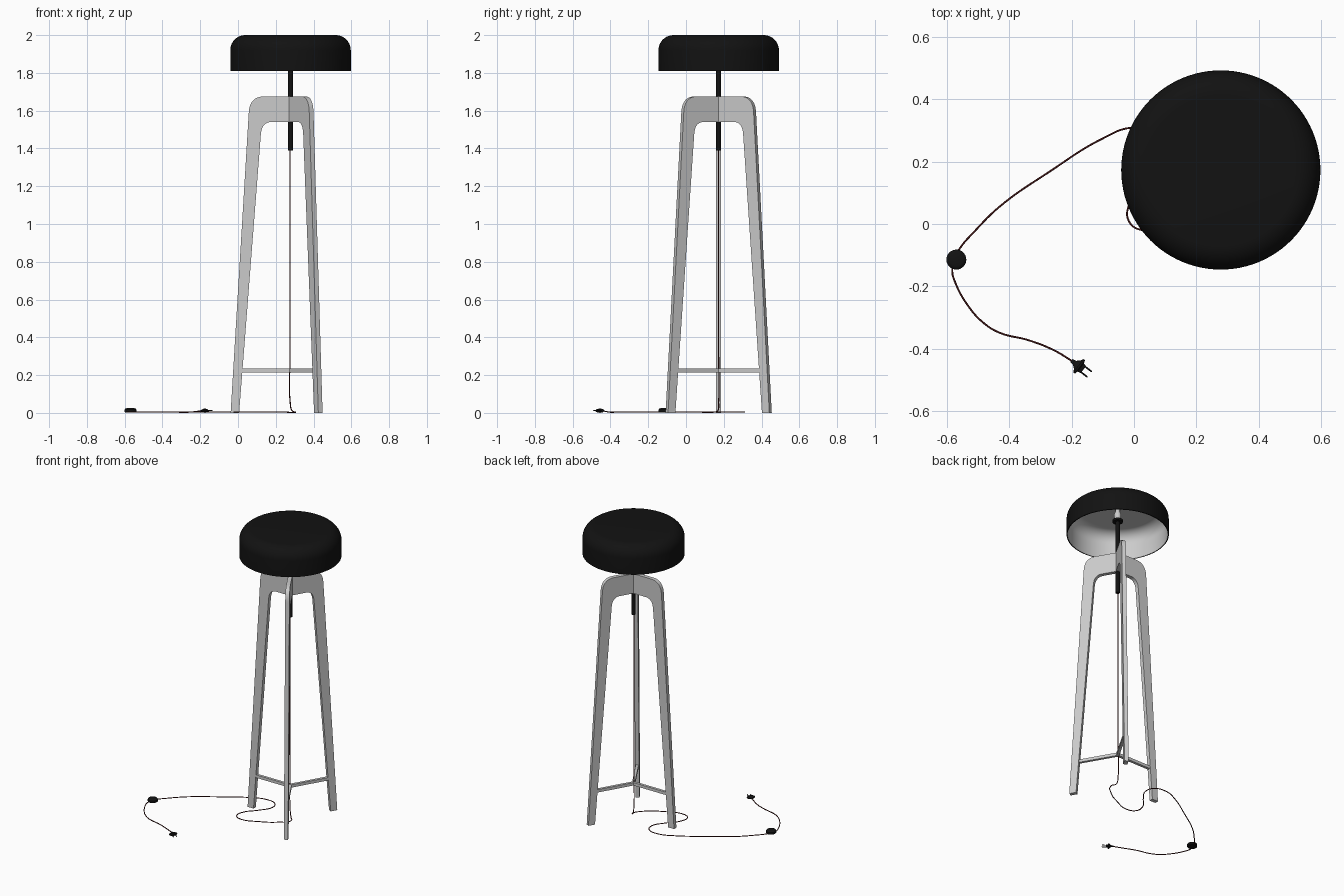
import bpy, bmesh, math
from mathutils import Vector, Matrix

if "Cube" in bpy.data.objects:
    bpy.data.objects.remove(bpy.data.objects["Cube"])

CX, CY = 0.278, 0.173          # lamp axis


def material(name, rgb):
    m = bpy.data.materials.new(name)
    m.diffuse_color = (*rgb, 1)
    m.use_nodes = True
    m.node_tree.nodes["Principled BSDF"].inputs["Base Color"].default_value = m.diffuse_color
    return m


BLACK = material("black", (0.006, 0.006, 0.006))
WHITE = material("white", (0.85, 0.85, 0.85))
RED = material("dark_red", (0.06, 0.008, 0.008))


def finish(name, bm, mat=None, loc=(CX, CY, 0), smooth=35):
    bmesh.ops.remove_doubles(bm, verts=bm.verts, dist=1e-5)
    bmesh.ops.recalc_face_normals(bm, faces=bm.faces)
    me = bpy.data.meshes.new(name)
    bm.to_mesh(me)
    bm.free()
    ob = bpy.data.objects.new(name, me)
    bpy.context.collection.objects.link(ob)
    ob.location = loc
    if mat:
        me.materials.append(mat)
    if smooth:
        bpy.ops.object.select_all(action='DESELECT')
        ob.select_set(True)
        bpy.context.view_layer.objects.active = ob
        bpy.ops.object.shade_smooth_by_angle(angle=math.radians(smooth))
    return ob


def lathe(name, profile, mat=None, loc=(CX, CY, 0), steps=32):
    """Revolve (radius, height) points around z."""
    bm = bmesh.new()
    vs = [bm.verts.new((r, 0, z)) for r, z in profile]
    es = [bm.edges.new(p) for p in zip(vs, vs[1:])]
    bmesh.ops.spin(bm, geom=vs + es, cent=(0, 0, 0), axis=(0, 0, 1),
                   angle=2 * math.pi, steps=steps)
    return finish(name, bm, mat, loc)


def arc(r, z, rad, n=10):
    """Quarter round from the wall up to the top."""
    return [(r + rad * math.cos(i * math.pi / 2 / n), z + rad * math.sin(i * math.pi / 2 / n))
            for i in range(n + 1)]


def bend(a, c, b, t0, t1, n=6):
    """Part of a quadratic curve between parameters t0 and t1."""
    a, b, c = Vector(a), Vector(b), Vector(c)
    ts = [t0 + (t1 - t0) * i / n for i in range(n + 1)]
    return [a * (1 - t) ** 2 + c * 2 * t * (1 - t) + b * t * t for t in ts]


def plate(name, outline, thick, angle):
    """Flat board standing in the radial plane at the given angle."""
    bm = bmesh.new()
    f = bm.faces.new([bm.verts.new((p[0], -thick / 2, p[1])) for p in outline])
    new = bmesh.ops.extrude_face_region(bm, geom=[f])["geom"]
    bmesh.ops.translate(bm, verts=[v for v in new if isinstance(v, bmesh.types.BMVert)],
                        vec=(0, thick, 0))
    ob = finish(name, bm)
    ob.rotation_euler.z = angle
    return ob


# tripod: legs, top arms and stretchers
outer = ((0.221, 1.59), (0.216, 1.675), (0.142, 1.675))
inner = ((0.157, 1.475), (0.152, 1.54), (0.10, 1.54))
leg = ([(0.317, 0)] + bend(*outer, 0, 0.37) + bend(*inner, 0.5, 0) + [(0.272, 0)])
arm = ([(0, 1.675), (0, 1.54)] + bend(*inner, 1, 0.5) + bend(*outer, 0.37, 1))
bar = [(0, 0.215), (0.262, 0.215), (0.262, 0.235), (0, 0.235)]
for i, deg in enumerate((180, 60, -60), 1):
    a = math.radians(deg)
    plate(f"leg_{i}", leg, 0.026, a)
    plate(f"top_arm_{i}", arm, 0.026, a)
    plate(f"stretcher_{i}", bar, 0.018, a)

# shade: black outside, white inside
R = 0.319
shell = ([(R, 1.81)] + arc(R - 0.08, 1.92, 0.08) + [(0, 2.0), (0, 1.994)]
         + arc(R - 0.08, 1.92, 0.074)[::-1] + [(R - 0.006, 1.81), (R, 1.81)])
shade = lathe("shade", shell, BLACK, steps=96)
shade.data.materials.append(WHITE)
for p in shade.data.polygons:
    if p.normal.dot(p.center - Vector((0, 0, 1.81))) < -1e-3:
        p.material_index = 1

# pole, socket plate and bulb
lathe("pole", [(0, 1.39), (0.013, 1.39), (0.013, 1.905), (0, 1.905)], BLACK)
lathe("socket_plate", [(0, 1.9), (0.032, 1.9), (0.032, 1.915), (0, 1.915)], BLACK)
lathe("bulb", [(0, 1.915), (0.014, 1.915), (0.022, 1.935), (0.022, 1.955),
               (0.014, 1.975), (0.014, 1.994), (0, 1.994)])

# cable
floor = [(0.305, 0.146), (0.25, 0.075), (0.158, 0.019), (0.03, -0.02), (-0.017, 0.01),
         (-0.01, 0.075), (0.05, 0.15), (0.098, 0.235), (0.075, 0.292), (-0.01, 0.308),
         (-0.10, 0.274), (-0.27, 0.168), (-0.43, 0.056), (-0.511, -0.024), (-0.559, -0.08),
         (-0.575, -0.114), (-0.582, -0.152), (-0.575, -0.181), (-0.527, -0.268),
         (-0.479, -0.319), (-0.431, -0.348), (-0.335, -0.373), (-0.255, -0.405)]
path = [(CX - 0.002, CY, z) for z in (1.4, 0.3, 0.06)] + [(CX + 0.008, CY - 0.005, 0.012)]
path += [(x, y, 0.004) for x, y in floor] + [(-0.195, -0.441, 0.011)]
cu = bpy.data.curves.new("cable", 'CURVE')
cu.dimensions = '3D'
cu.bevel_depth = 0.003
cu.bevel_resolution = 2
cu.resolution_u = 8
sp = cu.splines.new('BEZIER')
sp.bezier_points.add(len(path) - 1)
for bp, co in zip(sp.bezier_points, path):
    bp.co = co
    bp.handle_left_type = bp.handle_right_type = 'AUTO'
cu.materials.append(RED)
cable = bpy.data.objects.new("cable", cu)
bpy.context.collection.objects.link(cable)
bpy.ops.object.select_all(action='DESELECT')
cable.select_set(True)
bpy.context.view_layer.objects.active = cable
bpy.ops.object.convert(target='MESH')

# foot switch
lathe("foot_switch", [(0, 0.001), (0.028, 0.001), (0.032, 0.005), (0.032, 0.017),
                      (0.028, 0.022), (0.02, 0.025), (0, 0.025)], BLACK, (-0.569, -0.114, 0))

# plug with two prongs, pointing away from the cable
turn = math.atan2(-0.61, 0.79)
tip = Vector((-0.200, -0.437, 0.0115))
lay = Matrix.Rotation(turn, 4, 'Z') @ Matrix.Rotation(math.pi / 2, 4, 'Y')
plug = lathe("plug", [(0, 0), (0.006, 0), (0.008, 0.012), (0.016, 0.022), (0.027, 0.028),
                      (0.027, 0.034), (0.016, 0.037), (0.014, 0.048), (0, 0.048)], BLACK, (0, 0, 0), 24)
plug.data.transform(Matrix.Translation(tip) @ lay @ Matrix.Diagonal((0.4, 1, 1, 1)))
for i, side in enumerate((-1, 1), 1):
    prong = lathe(f"plug_prong_{i}", [(0, 0.04), (0.0028, 0.04), (0.0028, 0.072), (0, 0.074)],
                  BLACK, (0, 0, 0), 10)
    prong.data.transform(Matrix.Translation(tip) @ lay @ Matrix.Translation((0, side * 0.011, 0)))
